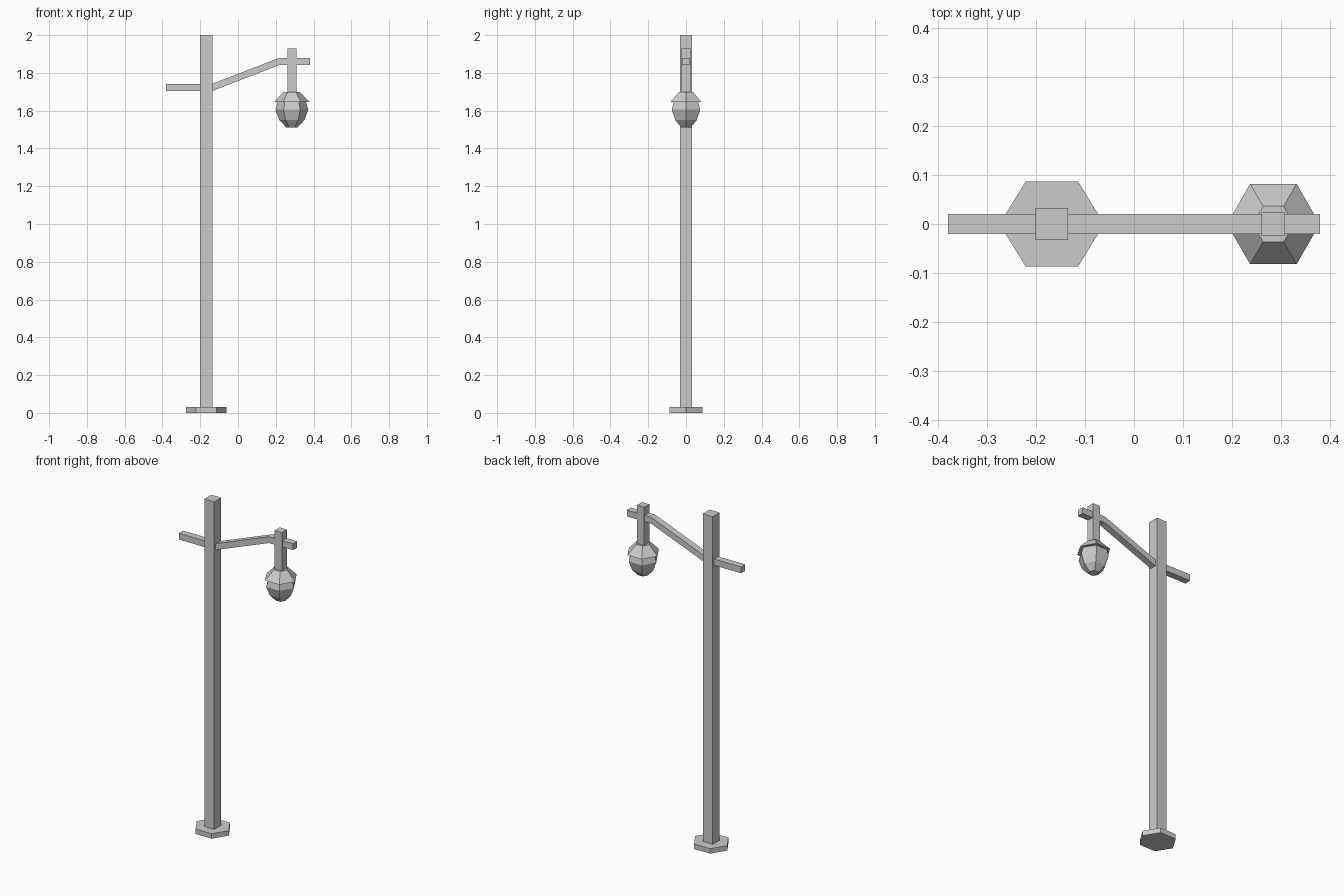
import bpy, bmesh, math

if "Cube" in bpy.data.objects:
    bpy.data.objects.remove(bpy.data.objects["Cube"])


def finish(name, bm):
    bmesh.ops.recalc_face_normals(bm, faces=bm.faces)
    mesh = bpy.data.meshes.new(name)
    bm.to_mesh(mesh)
    bm.free()
    obj = bpy.data.objects.new(name, mesh)
    bpy.context.collection.objects.link(obj)
    return obj


def box(name, x, half, z0, z1):
    return loft(name, x, [(half * math.sqrt(2), z0), (half * math.sqrt(2), z1)], 4, math.pi / 4)


def loft(name, x, rings, sides=6, turn=0.0, ysc=1.0):
    """Stack of regular polygons given as (radius, height), capped at both ends."""
    bm = bmesh.new()
    loops = []
    for r, z in rings:
        angles = [turn + math.tau * i / sides for i in range(sides)]
        loops.append([bm.verts.new((x + r * math.cos(a), ysc * r * math.sin(a), z)) for a in angles])
    for lo, hi in zip(loops, loops[1:]):
        for i in range(sides):
            j = (i + 1) % sides
            bm.faces.new((lo[i], lo[j], hi[j], hi[i]))
    bm.faces.new(loops[0][::-1])
    bm.faces.new(loops[-1])
    return finish(name, bm)


POLE_X, LAMP_X = -0.168, 0.285

# Hexagonal foot and square post
loft("base", POLE_X, [(0.107, 0.0), (0.107, 0.03)], ysc=0.94)
box("post", POLE_X, 0.033, 0.03, 2.0)

# Bent cross arm: a side profile extruded through y
path = [(-0.38, 1.703), (-0.14, 1.703), (0.22, 1.842), (0.38, 1.842)]
thick = 0.038
bm = bmesh.new()
sections = []
for x, z in path:
    sections.append([bm.verts.new((x, y, z + dz)) for y, dz in
                     ((-0.02, 0), (0.02, 0), (0.02, thick), (-0.02, thick))])
for a, b in zip(sections, sections[1:]):
    for i in range(4):
        j = (i + 1) % 4
        bm.faces.new((a[i], a[j], b[j], b[i]))
bm.faces.new(sections[0])
bm.faces.new(sections[-1])
finish("cross_arm", bm)

# Hanging lantern: hanger, hexagonal shade, faceted globe
box("lamp_hanger", LAMP_X, 0.024, 1.69, 1.93)
loft("lamp_shade", LAMP_X, [(0.095, 1.645), (0.042, 1.70)])
loft("lamp_globe", LAMP_X,
     [(0.03, 1.512), (0.066, 1.55), (0.087, 1.605), (0.072, 1.655)])
